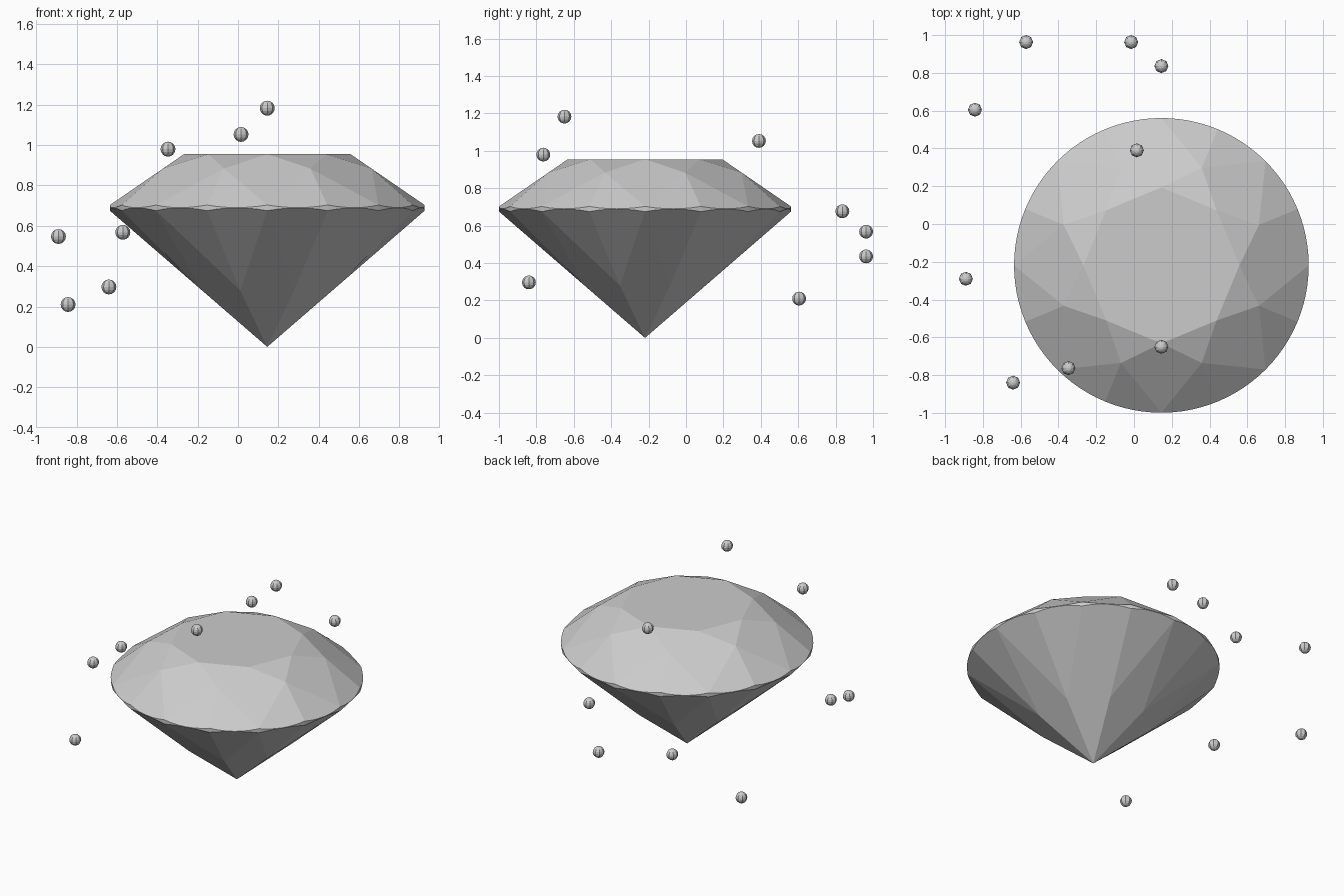
import bpy, bmesh
from math import pi, cos, sin
from mathutils import Vector
from mathutils.geometry import normal as tri_normal

if "Cube" in bpy.data.objects:
    bpy.data.objects.remove(bpy.data.objects["Cube"])

CENTRE = Vector((0.145, -0.219, 0))
R_TABLE, Z_TABLE = 0.413, 0.955
R_STAR, Z_STAR = 0.559, 0.884
R_GIRDLE, Z_GTOP, Z_GBOT = 0.78, 0.703, 0.675
R_LOW, Z_LOW = 0.35, 0.28
ARC = 6          # rim segments per 22.5 degree facet
STEP = pi / 8


def polar(r, k, z):
    """Point at k steps of 22.5 degrees around the axis."""
    return Vector((r * cos(k * STEP), r * sin(k * STEP), z))


def rim_arc(apex, k, z):
    """Rim curve where the plane (apex, rim k, rim k+1) meets the round girdle."""
    a, b = polar(R_GIRDLE, k, z), polar(R_GIRDLE, k + 1, z)
    n = tri_normal((apex, a, b))
    pts = []
    for i in range(ARC + 1):
        p = polar(R_GIRDLE, k + i / ARC, z)
        p.z = a.z - (n.x * (p.x - a.x) + n.y * (p.y - a.y)) / n.z
        pts.append(p)
    return pts


def finish(bm, name, location):
    bmesh.ops.remove_doubles(bm, verts=bm.verts, dist=1e-5)
    bmesh.ops.recalc_face_normals(bm, faces=bm.faces)
    me = bpy.data.meshes.new(name)
    bm.to_mesh(me)
    bm.free()
    ob = bpy.data.objects.new(name, me)
    ob.location = location
    bpy.context.collection.objects.link(ob)
    return ob


# Brilliant-cut gem
bm = bmesh.new()


def face(*pts):
    bm.faces.new([bm.verts.new(p) for p in pts])


culet = Vector((0, 0, 0))
face(*[polar(R_TABLE, k, Z_TABLE) for k in range(0, 16, 2)])
for k in range(0, 16, 2):
    table, table_next = polar(R_TABLE, k, Z_TABLE), polar(R_TABLE, k + 2, Z_TABLE)
    star, star_prev = polar(R_STAR, k + 1, Z_STAR), polar(R_STAR, k - 1, Z_STAR)
    low, low_prev = polar(R_LOW, k + 1, Z_LOW), polar(R_LOW, k - 1, Z_LOW)
    # star facet, crown kite, pavilion kite
    face(table, star, table_next)
    face(table, star_prev, polar(R_GIRDLE, k, Z_GTOP), star)
    face(culet, low, polar(R_GIRDLE, k, Z_GBOT), low_prev)
    # upper and lower girdle facets with the scalloped girdle between
    for j in (k, k + 1):
        top, bot = rim_arc(star, j, Z_GTOP), rim_arc(low, j, Z_GBOT)
        face(star, *top)
        face(low, *reversed(bot))
        for i in range(ARC):
            face(bot[i], bot[i + 1], top[i + 1], top[i])
finish(bm, "gem", CENTRE)

# Small floating beads around the gem
beads = [
    (0.145, -0.65, 1.183), (0.015, 0.39, 1.053), (-0.347, -0.763, 0.98),
    (-0.64, -0.84, 0.297), (-0.842, 0.605, 0.21), (-0.571, 0.963, 0.568),
    (-0.89, -0.29, 0.547), (0.145, 0.836, 0.677), (-0.015, 0.963, 0.436),
]
for n, pos in enumerate(beads, 1):
    bm = bmesh.new()
    bmesh.ops.create_uvsphere(bm, u_segments=8, v_segments=8, radius=0.037)
    finish(bm, f"bead_{n}", pos)
